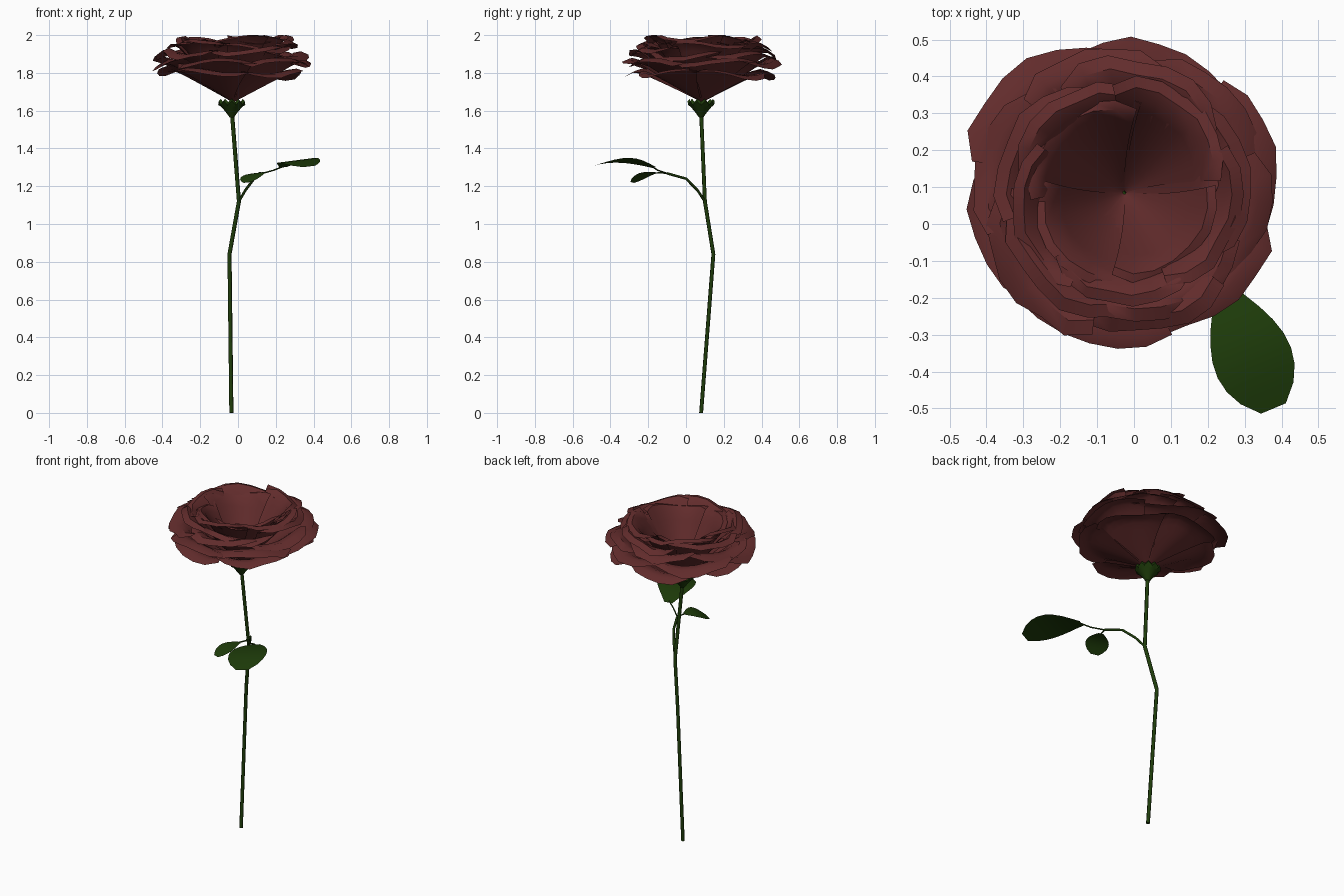
import bpy, bmesh, math, random
from mathutils import Vector

random.seed(4)
cube = bpy.data.objects.get("Cube")
if cube:
    bpy.data.objects.remove(cube)


def material(name, rgb):
    m = bpy.data.materials.new(name)
    m.use_nodes = True
    m.diffuse_color = (*rgb, 1)
    bsdf = m.node_tree.nodes["Principled BSDF"]
    bsdf.inputs["Base Color"].default_value = (*rgb, 1)
    bsdf.inputs["Roughness"].default_value = 0.8
    return m


RED = material("dark red petal", (0.122, 0.025, 0.025))
GREEN = material("leaf green", (0.013, 0.045, 0.003))


def grid_object(name, rows, mat, closed=False):
    """Skin a list of equally long point rows with quads."""
    bm = bmesh.new()
    vs = [[bm.verts.new(p) for p in row] for row in rows]
    n = len(rows[0])
    for a, b in zip(vs, vs[1:]):
        for i in range(n if closed else n - 1):
            j = (i + 1) % n
            bm.faces.new((a[i], a[j], b[j], b[i]))
    mesh = bpy.data.meshes.new(name)
    bm.to_mesh(mesh)
    bm.free()
    mesh.materials.append(mat)
    ob = bpy.data.objects.new(name, mesh)
    bpy.context.collection.objects.link(ob)
    bpy.ops.object.select_all(action="DESELECT")
    ob.select_set(True)
    bpy.context.view_layer.objects.active = ob
    bpy.ops.object.shade_smooth_by_angle(angle=math.radians(40))


def tube(name, points, radius):
    cu = bpy.data.curves.new(name, "CURVE")
    cu.dimensions = "3D"
    cu.bevel_depth = radius
    cu.bevel_resolution = 1
    cu.use_fill_caps = True
    sp = cu.splines.new("POLY")
    sp.points.add(len(points) - 1)
    for p, co in zip(sp.points, points):
        p.co = (*co, 1)
    cu.materials.append(GREEN)
    ob = bpy.data.objects.new(name, cu)
    bpy.context.collection.objects.link(ob)


# Stem and leaf stalks
FORK = (0.005, 0.1, 1.12)
tube("stem", [(-0.035, 0.08, 0), (-0.045, 0.145, 0.84), FORK, (-0.032, 0.08, 1.59)], 0.011)
tube("branch", [FORK, (0.04, 0.06, 1.18), (0.085, 0.0, 1.24), (0.13, -0.1, 1.268)], 0.007)
tube("large_leaf_stalk", [(0.13, -0.1, 1.268), (0.19, -0.15, 1.285), (0.24, -0.18, 1.305)], 0.004)
tube("small_leaf_stalk", [(0.13, -0.1, 1.268), (0.115, -0.15, 1.272)], 0.004)


# Leaves: blades that arch along the midrib and roll slightly to one side
def leaf(name, base, tip, half_width, arch, roll):
    base, tip = Vector(base), Vector(tip)
    side = (tip - base).cross(Vector((0, 0, 1))).normalized()
    side.z = -roll
    rows = []
    for i in range(9):
        t = i / 8
        w = half_width * math.sin(math.pi * (0.03 + 0.91 * t ** 1.3)) ** 0.65
        mid = base.lerp(tip, t) + Vector((0, 0, arch * math.sin(math.pi * t)))
        rows.append([mid + side * w * u for u in (-1, -0.5, 0, 0.5, 1)])
    grid_object(name, rows, GREEN)


leaf("large_leaf", (0.24, -0.17, 1.3), (0.378, -0.5, 1.305), 0.108, 0.035, 0.12)
leaf("small_leaf", (0.115, -0.15, 1.272), (0.05, -0.285, 1.22), 0.066, 0.016, 0.12)

# Calyx: cup with a zigzag rim of sepal tips
CX, CY = -0.026, 0.085
rows = []
for r, z, zig in ((0.012, 1.565, 0), (0.03, 1.59, 0), (0.055, 1.62, 0),
                  (0.072, 1.64, 0.01), (0.06, 1.655, 0.008)):
    rows.append([(-0.033 + r * math.cos(k * math.pi / 10), 0.08 + r * math.sin(k * math.pi / 10),
                  z + (zig if k % 2 else -zig)) for k in range(20)])
grid_object("calyx", rows, GREEN, closed=True)


# Petals: each is a cupped sheet from the calyx whose rim rolls outward
def petal(name, angle, half_angle, radius, crest, power, curl, lean):
    cols, steps = 7, 10
    rim = [1 - 0.10 * abs(2 * i / cols - 1) ** 4 + random.uniform(-0.035, 0.015)
           for i in range(cols + 1)]
    wave = random.uniform(0, 6)
    rows = []
    for j in range(steps + 1):
        row = []
        for i in range(cols + 1):
            u = 2 * i / cols - 1
            t = rim[i] * j / steps
            a = angle + half_angle * u * (0.8 + 0.2 * t)
            r = 0.004 + (radius - 0.004) * t * (1 + lean * u)
            rise = min(1, t / 0.85) ** power
            drop = curl * max(0, t - 0.7) ** 2 / 0.09
            z = 1.645 + (crest - 1.645) * rise - drop
            z += 0.02 * t * t * math.sin(3 * u + wave)
            row.append((CX + r * math.cos(a), CY + r * math.sin(a), min(z, 2.0)))
        rows.append(row)
    grid_object(name, rows, RED)


# ring: name, count, half angle, radius, crest height, bowl power, curl, first angle
RINGS = (
    ("under_petal", 5, 0.70, 0.395, 1.825, 0.98, 0.035, 0.5),
    ("outer_petal", 6, 0.66, 0.432, 1.885, 1.0, 0.045, 0.2),
    ("middle_petal", 6, 0.66, 0.4, 1.93, 1.05, 0.04, 0.7),
    ("upper_petal", 5, 0.78, 0.355, 1.965, 1.1, 0.035, 0.1),
    ("inner_petal", 5, 0.80, 0.31, 1.99, 1.15, 0.02, 0.9),
    ("heart_petal", 4, 0.92, 0.265, 1.965, 1.2, 0.01, 0.75),
)
for name, count, half, radius, crest, power, curl, first in RINGS:
    for k in range(count):
        petal(f"{name}_{k + 1}", first + k * math.tau / count, half,
              radius * random.uniform(0.97, 1.04), crest + random.uniform(-0.015, 0.015),
              power, curl, 0.05)
